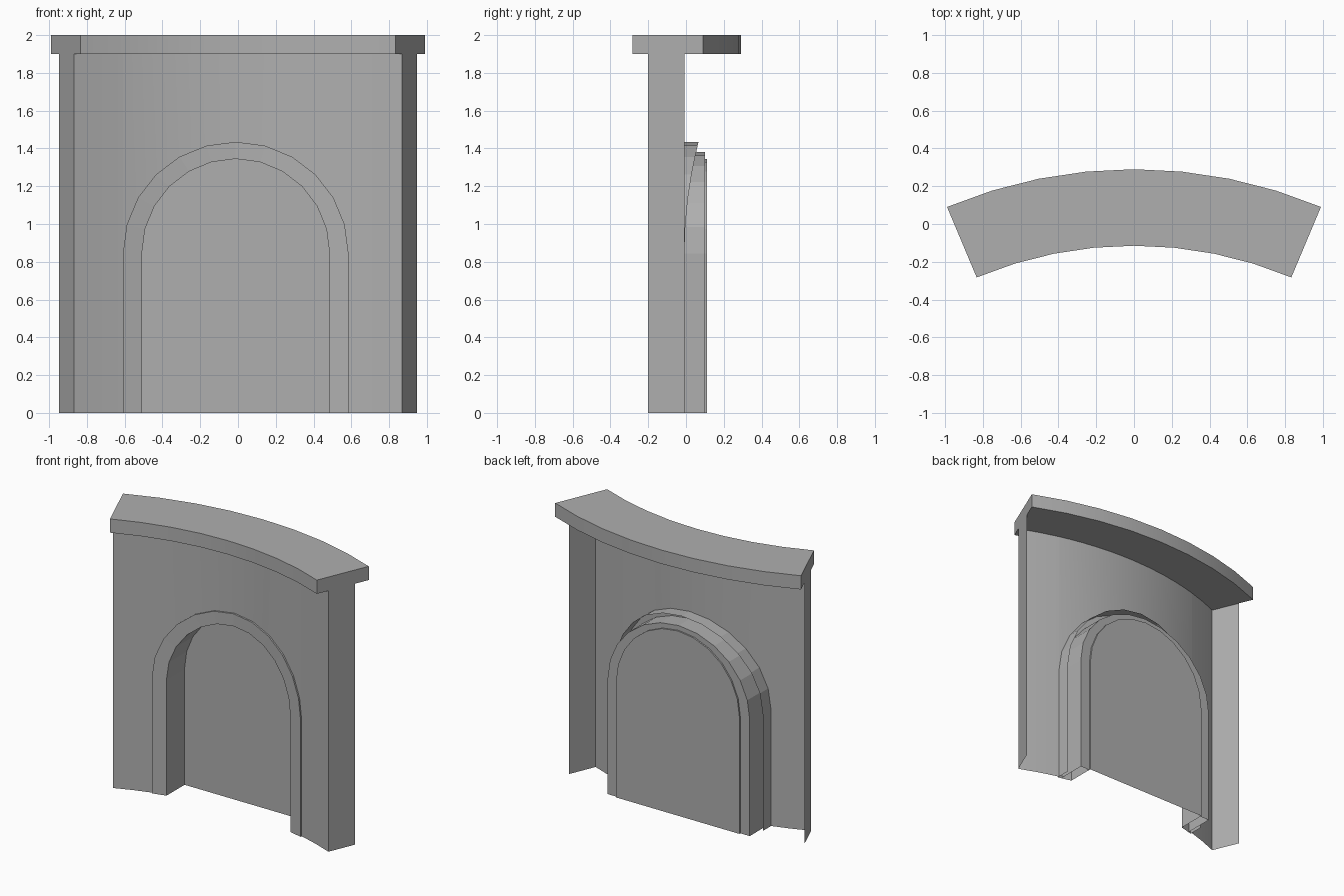
import bpy, math

if "Cube" in bpy.data.objects:
    bpy.data.objects.remove(bpy.data.objects["Cube"])

CY = -2.265               # centre of the curved plan
HALF = math.radians(22.8)  # half of the arc
AX = -0.012               # arch centre line
SPRING = 0.845            # height where the arch starts
TOP = 1.9                 # underside of the cornice

stone = bpy.data.materials.new("stone")
stone.diffuse_color = (0.43, 0.43, 0.43, 1)
stone.use_nodes = True
stone.node_tree.nodes["Principled BSDF"].inputs["Base Color"].default_value = stone.diffuse_color


def make(name, verts, faces, smooth=False):
    mesh = bpy.data.meshes.new(name)
    mesh.from_pydata(verts, [], faces)
    mesh.materials.append(stone)
    mesh.update()
    ob = bpy.data.objects.new(name, mesh)
    bpy.context.collection.objects.link(ob)
    if smooth:
        bpy.ops.object.select_all(action='DESELECT')
        ob.select_set(True)
        bpy.context.view_layer.objects.active = ob
        bpy.ops.object.shade_smooth_by_angle(angle=math.radians(30))
    return ob


def on_arc(r, x):
    """y of the curved surface of radius r at x."""
    return CY + math.sqrt(r * r - x * x)


def arch(rx, rz, n=12):
    """Arch outline (x, z) from left foot over the top to right foot."""
    pts = [(AX - rx, 0)]
    for i in range(n + 1):
        a = math.pi * (1 - i / n)
        pts.append((AX + rx * math.cos(a), SPRING + rz * math.sin(a)))
    return pts + [(AX + rx, 0)]


OUTER, MIDDLE, INNER = (0.597, 0.59), (0.572, 0.535), (0.497, 0.5)

# Cornice: closed curved slab of eight segments
verts, faces = [], []
N = 8
for i in range(N + 1):
    a = -HALF + 2 * HALF * i / N
    for r, z in ((2.15, TOP), (2.555, TOP), (2.555, 2.0), (2.15, 2.0)):
        verts.append((r * math.sin(a), CY + r * math.cos(a), z))
for i in range(N):
    for k in range(4):
        a, b = i * 4 + k, i * 4 + (k + 1) % 4
        faces.append((a, a + 4, b + 4, b))
faces += [(0, 1, 2, 3), tuple(N * 4 + k for k in (3, 2, 1, 0))]
make("cornice", verts, faces, smooth=True)

# Wall: curved front skin with arch opening and two end returns, open at the back
R, RO = 2.24, 2.447
xe, xo, yo = R * math.sin(HALF), RO * math.sin(HALF), CY + RO * math.cos(HALF)
outline = arch(*OUTER)
left, right = outline[0][0], outline[-1][0]
cols = [(-xo, yo, 0)]
cols += [(x, on_arc(R, x), 0) for x in (-xe, (-xe + left) / 2)]
cols += [(x, on_arc(R, x), z) for x, z in outline]
cols += [(x, on_arc(R, x), 0) for x in ((xe + right) / 2, xe)]
cols += [(xo, yo, 0)]
verts = cols + [(x, y, TOP) for x, y, z in cols]
n = len(cols)
faces = [(i, i + 1, n + i + 1, n + i) for i in range(n - 1)
         if abs(cols[i][0] - cols[i + 1][0]) > 1e-5]
make("wall", verts, faces, smooth=True)


def sweep(name, section):
    """Sweep a section round the arch; steps are (size, curved radius, flat y)."""
    verts, faces = [], []
    for size, r, y in section:
        verts += [(x, on_arc(r, x) if r else y, z) for x, z in arch(*size)]
    m = len(outline)
    for s in range(len(section) - 1):
        for i in range(m - 1):
            a, b = s * m + i, (s + 1) * m + i
            faces.append((a, b, b + 1, a + 1))
    make(name, verts, faces)


# Arch frame: outer shell, front band and deep inner reveal
sweep("arch_frame", [(OUTER, 2.331, None), (OUTER, 2.228, None),
                     (INNER, 2.228, None), (INNER, None, 0.112)])

# Niche casing: back band and outer side running forward inside the shell
sweep("niche_casing", [(INNER, None, 0.101), (MIDDLE, None, 0.101),
                       (MIDDLE, 2.235, None)])

# Flat panel closing the niche
panel = [(x, 0.112, z) for x, z in reversed(arch(*INNER))]
make("niche_panel", panel, [tuple(range(len(panel)))])
